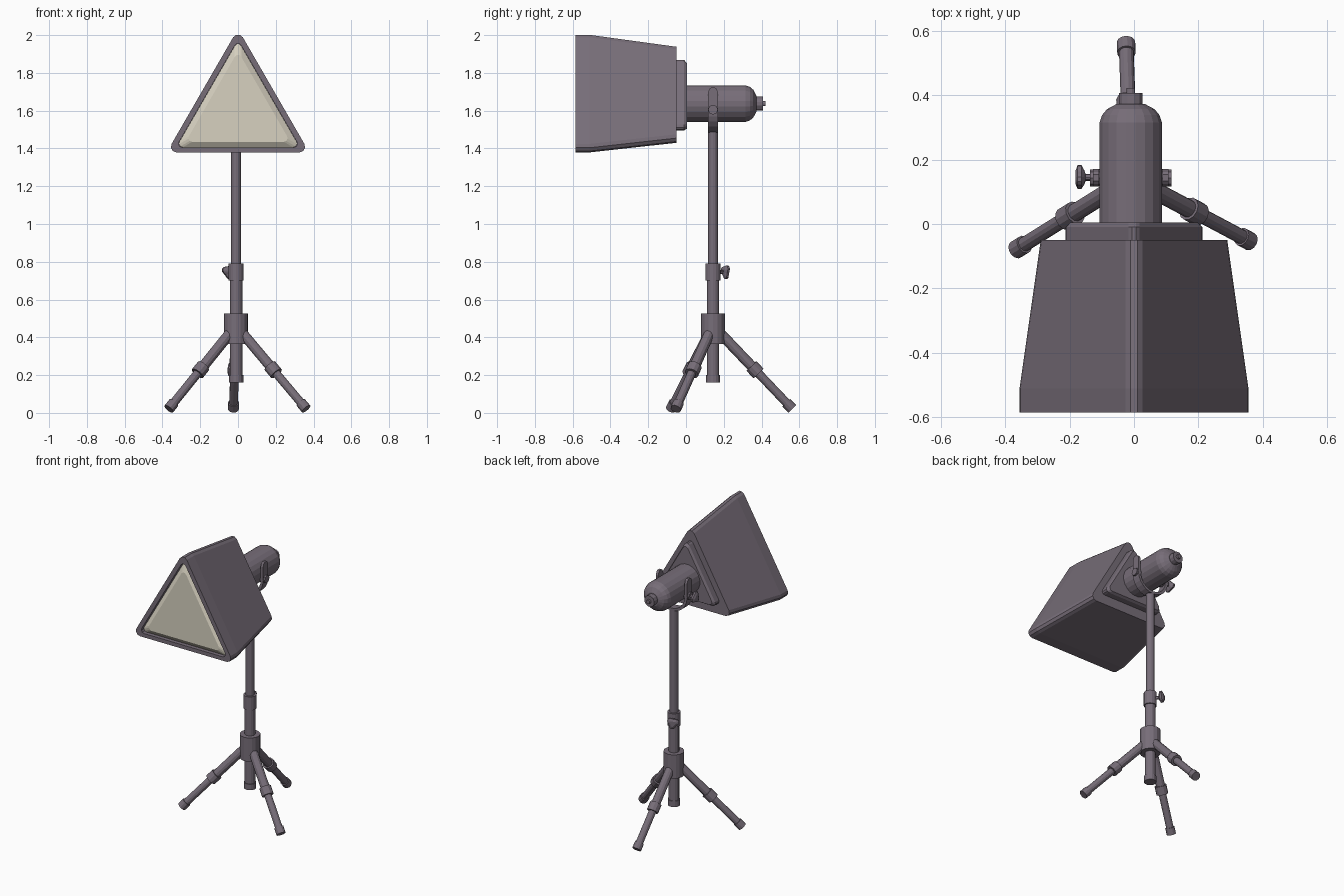
import bpy
import bmesh
from math import sin, cos, pi, radians
from mathutils import Vector

if "Cube" in bpy.data.objects:
    bpy.data.objects.remove(bpy.data.objects["Cube"])


def material(name, rgb):
    mat = bpy.data.materials.new(name)
    mat.use_nodes = True
    mat.diffuse_color = (*rgb, 1)
    mat.node_tree.nodes["Principled BSDF"].inputs["Base Color"].default_value = (*rgb, 1)
    return mat


GREY = material("purple grey metal", (0.185, 0.155, 0.19))
CREAM = material("cream diffuser", (0.68, 0.64, 0.53))


def finish(name, bm, mat):
    bmesh.ops.recalc_face_normals(bm, faces=bm.faces)
    mesh = bpy.data.meshes.new(name)
    bm.to_mesh(mesh)
    bm.free()
    mesh.materials.append(mat)
    obj = bpy.data.objects.new(name, mesh)
    bpy.context.collection.objects.link(obj)
    return obj


def loft(name, loops, mat):
    """Skin a list of equal closed loops and cap both ends."""
    bm = bmesh.new()
    rings = [[bm.verts.new(p) for p in loop] for loop in loops]
    n = len(rings[0])
    for a, b in zip(rings, rings[1:]):
        for i in range(n):
            j = (i + 1) % n
            bm.faces.new((a[i], a[j], b[j], b[i]))
    bm.faces.new(rings[0])
    bm.faces.new(rings[-1])
    return finish(name, bm, mat)


def lathe(name, base, axis, profile, segs=16, lobes=0):
    """Turned part: profile is (distance along axis, radius)."""
    base = Vector(base)
    axis = Vector(axis).normalized()
    u = axis.orthogonal().normalized()
    v = axis.cross(u)
    loops = []
    for t, r in profile:
        loop = []
        for i in range(segs):
            a = 2 * pi * i / segs
            rr = r * (1 + 0.2 * cos(lobes * a)) if lobes else r
            loop.append(base + axis * t + (u * cos(a) + v * sin(a)) * rr)
        loops.append(loop)
    return loft(name, loops, GREY)


def tri(y, cz, R, r, steps=4):
    """Rounded triangle standing in the xz plane."""
    pts = []
    for corner in range(3):
        mid = pi / 2 + corner * 2 * pi / 3
        for k in range(steps):
            a = mid + (k / (steps - 1) - 0.5) * 2 * pi / 3
            pts.append((R * cos(mid) + r * cos(a), y, cz + R * sin(mid) + r * sin(a)))
    return pts


# Lamp head: hollow-fronted triangular hood, diffuser, back plate
loft("hood", [tri(-0.55, 1.595, 0.34, 0.02), tri(-0.585, 1.595, 0.34, 0.02),
              tri(-0.585, 1.597, 0.376, 0.03), tri(-0.51, 1.597, 0.376, 0.03),
              tri(-0.05, 1.61, 0.30, 0.03)], GREY)
loft("diffuser", [tri(-0.545, 1.595, 0.338, 0.02), tri(-0.56, 1.595, 0.338, 0.02),
                  tri(-0.58, 1.595, 0.28, 0.02)], CREAM)
loft("back_plate", [tri(-0.06, 1.627, 0.223, 0.02), tri(-0.01, 1.627, 0.223, 0.02),
                    tri(0.005, 1.627, 0.205, 0.02)], GREY)

# Rounded lamp can with end button
PX, PY, CAN_Z = -0.01, 0.143, 1.637
lathe("lamp_can", (PX, 0, CAN_Z), (0, 1, 0),
      [(-0.02, 0.098), (0.315, 0.098), (0.338, 0.09), (0.356, 0.075), (0.372, 0.045)], 20)
lathe("end_button", (PX, 0, CAN_Z), (0, 1, 0),
      [(0.36, 0.038), (0.407, 0.038), (0.407, 0.014), (0.422, 0.014)], 12)

# U-shaped yoke with rounded strap ends
R_YOKE, ARC_Z, HALF = 0.108, 1.6, 0.027
side = [(-R_YOKE, 1.722, 0.01), (-R_YOKE, 1.715, 0.019), (-R_YOKE, 1.695, HALF)]
arc = [(-R_YOKE * cos(pi * k / 12), ARC_Z - R_YOKE * sin(pi * k / 12), HALF) for k in range(13)]
path = side + arc + [(-x, z, w) for x, z, w in reversed(side)]
bm = bmesh.new()
pairs = [[bm.verts.new((PX + x, PY + s * w, z)) for s in (-1, 1)] for x, z, w in path]
for a, b in zip(pairs, pairs[1:]):
    bm.faces.new((a[0], a[1], b[1], b[0]))
yoke = finish("yoke", bm, GREY)
mod = yoke.modifiers.new("thickness", "SOLIDIFY")
mod.thickness = 0.018
mod.offset = 0

# Yoke pivots and clamp knob
for name, s in (("pivot_left", 1), ("pivot_right", -1)):
    lathe(name, (PX, PY, 1.605), (s, 0, 0), [(0.09, 0.026), (0.127, 0.026)], 8)
KNOB = [(0, 0.01), (0.02, 0.01), (0.024, 0.02), (0.033, 0.034), (0.045, 0.034), (0.052, 0.018)]
lathe("yoke_knob", (PX - 0.12, PY, 1.605), (-1, 0, 0), KNOB, 18, 3)

# Stand: telescoping pole, collar, hub and bottom cap
for name, z0, z1, r in (("upper_pole", 0.7, 1.495, 0.027), ("collar", 0.70, 0.792, 0.04),
                        ("lower_pole", 0.18, 0.72, 0.033), ("hub", 0.365, 0.525, 0.064),
                        ("bottom_cap", 0.16, 0.2, 0.038)):
    lathe(name, (PX, PY, 0), (0, 0, 1), [(z0, r), (z1, r)])
out = Vector((cos(radians(120)), sin(radians(120)), 0))
lathe("collar_knob", Vector((PX, PY, 0.748)) + out * 0.038, out, KNOB, 18, 3)

# Three splayed legs, each with a sleeve and a foot
for n, angle in (("rear", 92), ("right", 212), ("left", 332)):
    d = Vector((cos(radians(angle)), sin(radians(angle)), 0))
    hub = Vector((PX, PY, 0))
    top = hub + d * 0.04 + Vector((0, 0, 0.42))
    end = hub + d * 0.42 + Vector((0, 0, 0.021))
    axis = end - top
    L = axis.length
    lathe(n + "_upper_leg", top, axis, [(0, 0.028), (L * 0.47, 0.028)], 12)
    lathe(n + "_leg_sleeve", top, axis, [(L * 0.43, 0.037), (L * 0.53, 0.037)], 12)
    lathe(n + "_lower_leg", top, axis, [(L * 0.47, 0.023), (L * 0.97, 0.023)], 12)
    lathe(n + "_foot", top, axis, [(L - 0.045, 0.029), (L, 0.029)], 12)
